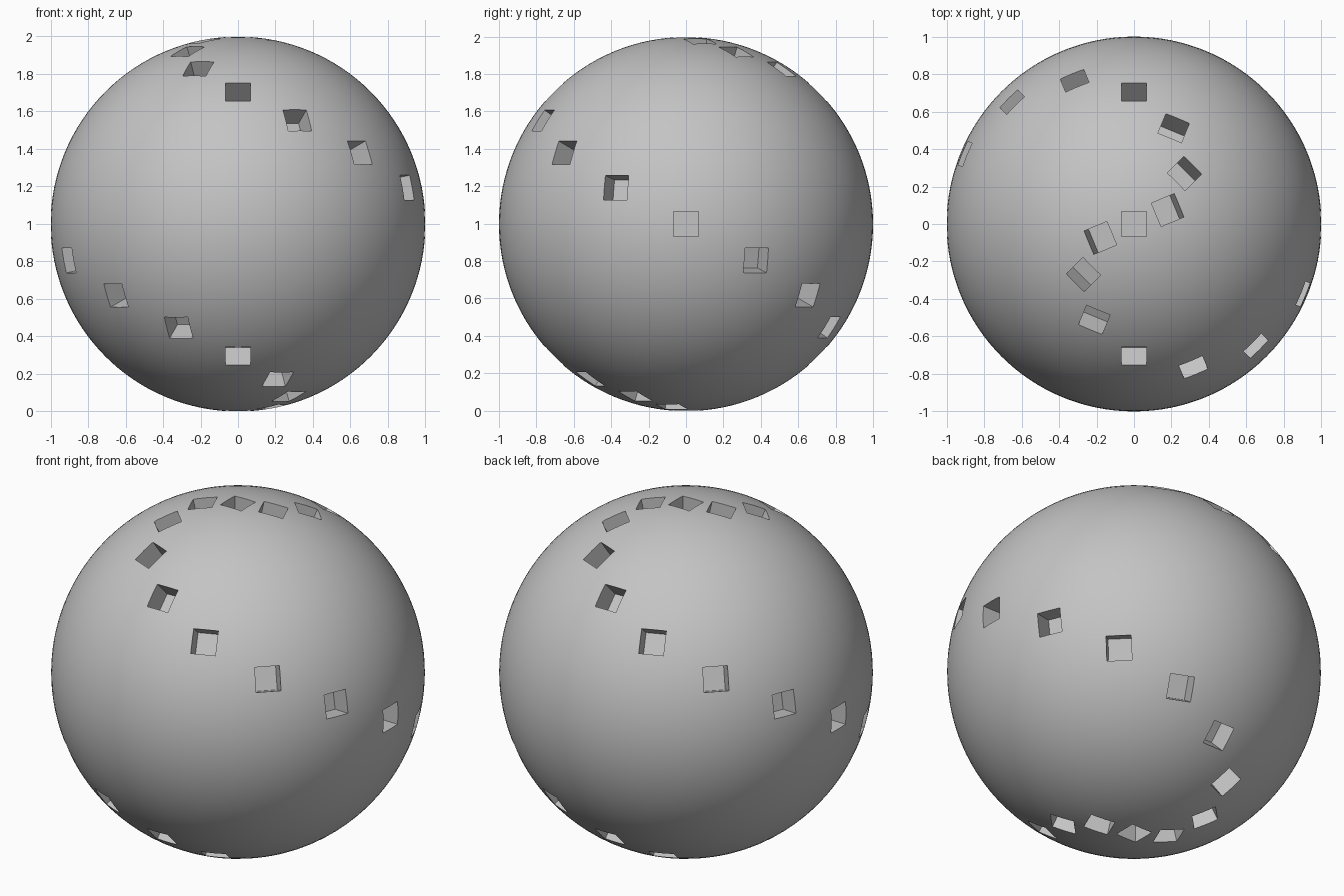
import bpy, bmesh, math
from mathutils import Matrix

if "Cube" in bpy.data.objects:
    bpy.data.objects.remove(bpy.data.objects["Cube"], do_unlink=True)

SIDE = 0.135      # width and depth of each square pocket
STEP = 22.5       # turn between neighbouring pockets, degrees
CENTRE_Z = math.sqrt(1 - (SIDE / 2) ** 2)   # the pole pockets trim the height

grey = bpy.data.materials.new("plain grey")
grey.use_nodes = True
colour = (0.55, 0.55, 0.55, 1)
grey.diffuse_color = colour
grey.node_tree.nodes["Principled BSDF"].inputs["Base Color"].default_value = colour

# Ball
bpy.ops.mesh.primitive_uv_sphere_add(segments=128, ring_count=64, radius=1,
                                     location=(0, 0, CENTRE_Z))
ball = bpy.context.object
ball.name = "pocketed_ball"
ball.data.materials.append(grey)

# Square cutters along two opposite spirals running from pole to pole
bm = bmesh.new()


def add_cutter(azimuth, latitude):
    turn = (Matrix.Rotation(math.radians(azimuth), 4, "Z")
            @ Matrix.Rotation(-math.radians(latitude), 4, "Y"))
    depth = SIDE + 0.05
    shape = (Matrix.Translation((1 - SIDE + depth / 2, 0, 0))
             @ Matrix.Diagonal((depth, SIDE, SIDE, 1)))
    bmesh.ops.create_cube(bm, size=1, matrix=turn @ shape)


for start in (0, 180):
    for i in range(-7, 8):
        add_cutter(start + i * STEP, -i * STEP / 2)
for pole in (90, -90):
    add_cutter(0, pole)

mesh = bpy.data.meshes.new("pocket_cutters")
bm.to_mesh(mesh)
bm.free()
mesh.materials.append(grey)
cutters = bpy.data.objects.new("pocket_cutters", mesh)
cutters.location.z = CENTRE_Z
cutters.hide_render = True
bpy.context.collection.objects.link(cutters)
bpy.context.view_layer.update()

# Cut the pockets, then smooth the ball while keeping pocket edges crisp
cut = ball.modifiers.new("pockets", "BOOLEAN")
cut.operation = "DIFFERENCE"
cut.solver = "EXACT"
cut.object = cutters
bpy.context.view_layer.objects.active = ball
bpy.ops.object.modifier_apply(modifier=cut.name)
bpy.data.objects.remove(cutters, do_unlink=True)
bpy.ops.object.shade_smooth_by_angle(angle=math.radians(30))
